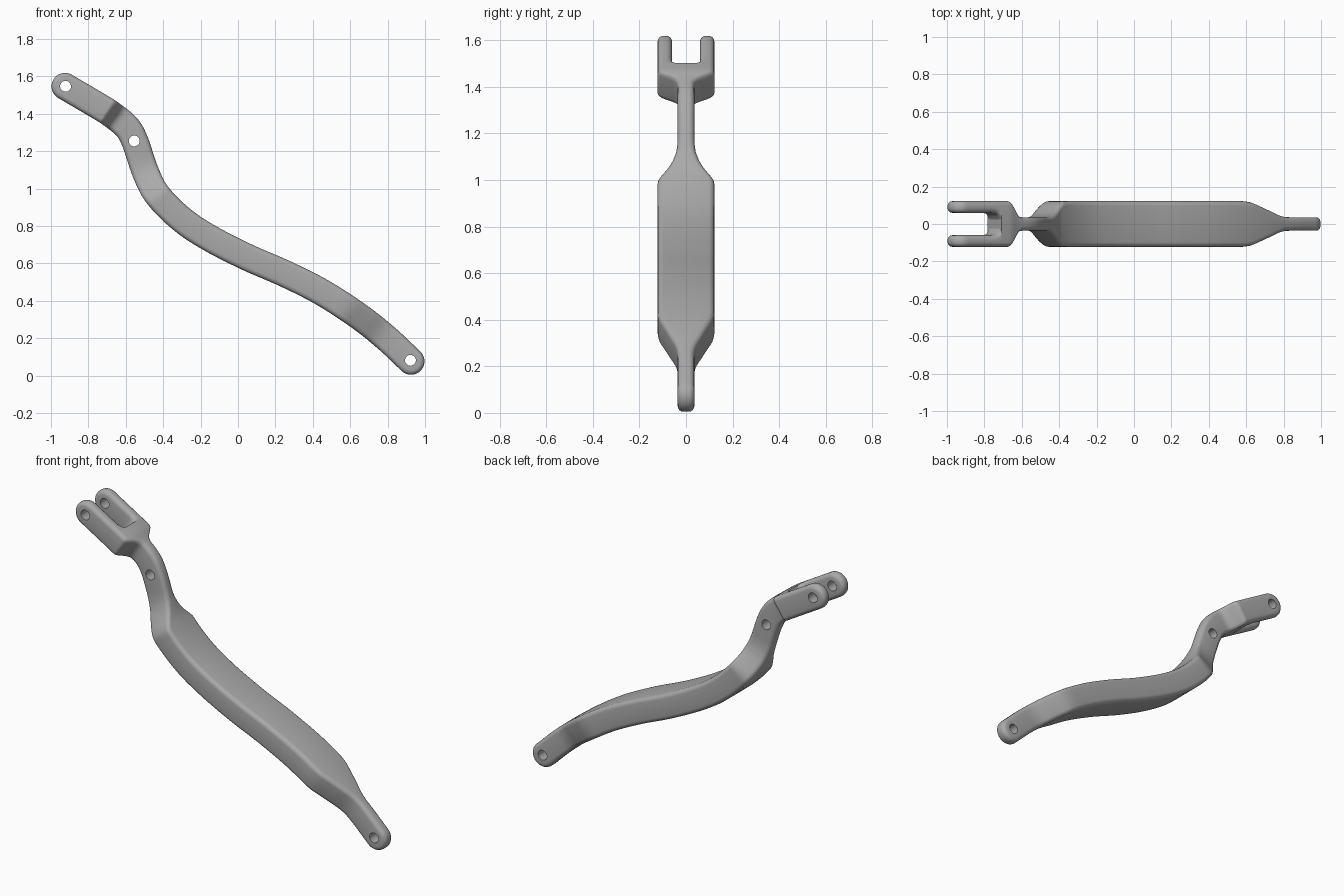
import bpy, bmesh, math
from mathutils import Vector

if "Cube" in bpy.data.objects:
    bpy.data.objects.remove(bpy.data.objects["Cube"])

STEPS = 10        # samples per spine segment
CAP = 10          # samples per half round end
HALF = 0.072      # half thickness in the side profile
EDGE = 0.025      # edge rounding radius
WIDE, THIN = 0.122, 0.036

# Single satin grey metal
metal = bpy.data.materials.new("grey metal")
metal.use_nodes = True
grey = (0.40, 0.40, 0.40, 1)
metal.diffuse_color = grey
metal.node_tree.nodes["Principled BSDF"].inputs["Base Color"].default_value = grey

# Spine of the lever in the xz plane; the third point is the fork root
SPINE = [(-.925, 1.547), (-.84, 1.497), (-.745, 1.441), (-.68, 1.40),
         (-.595, 1.33), (-.55, 1.25), (-.495, 1.09), (-.43, .965),
         (-.30, .835), (-.15, .735), (.05, .633), (.25, .546),
         (.45, .445), (.65, .315), (.80, .195), (.925, .077)]
# Half width of the lever and inner face of the fork, both along x
WIDTH = [(-.70, WIDE), (-.69, .115), (-.66, .055), (-.645, .04), (-.63, THIN),
         (-.515, THIN), (-.50, .042), (-.485, .055), (-.45, .102), (-.435, .117),
         (-.425, WIDE), (.56, WIDE), (.60, .115), (.70, .068), (.74, .047),
         (.765, .039), (.79, THIN)]
SLOT = [(-.785, .06), (-.765, .055), (-.752, .042), (-.745, .025)]


def lookup(table, x):
    if x <= table[0][0]:
        return table[0][1]
    for (x0, v0), (x1, v1) in zip(table, table[1:]):
        if x <= x1:
            return v0 + (v1 - v0) * (x - x0) / (x1 - x0)
    return table[-1][1]


def spine_samples():
    """Smooth spline through the spine: (point, tangent) pairs."""
    p = [Vector(q) for q in SPINE]
    p = [2 * p[0] - p[1]] + p + [2 * p[-1] - p[-2]]
    pts = []
    for a, b, c, d in zip(p, p[1:], p[2:], p[3:]):
        for k in range(STEPS):
            t = k / STEPS
            pts.append(0.5 * (2 * b + (c - a) * t + (2 * a - 5 * b + 4 * c - d) * t * t
                              + (3 * b - a - 3 * c + d) * t ** 3))
    pts.append(p[-2])
    last = len(pts) - 1
    return [(q, (pts[min(i + 1, last)] - pts[max(i - 1, 0)]).normalized())
            for i, q in enumerate(pts)]


def loft(name, samples, low, high, cap_start, cap_end):
    """Sweep a rounded rectangle along the samples, with optional round ends."""
    stations = [(c, t, math.pi / 2) for c, t in samples]
    angles = [k * math.pi / 2 / CAP for k in range(CAP)]
    if cap_start:
        c, t = samples[0]
        stations = [(c, t, math.pi - a) for a in angles] + stations
    if cap_end:
        c, t = samples[-1]
        stations += [(c, t, a) for a in reversed(angles)]
    arc = [k * math.pi / 8 for k in range(5)]
    bm = bmesh.new()
    loops = []
    for c, t, angle in stations:
        n = Vector((-t.y, t.x))
        lo, hi = low(c.x), high(c.x)
        r = min(EDGE, (hi - lo) * 0.42)
        rings = [(r * (1 - math.cos(a)), hi - r * (1 - math.sin(a))) for a in reversed(arc)]
        rings += [(r * (1 - math.cos(a)), lo + r * (1 - math.sin(a))) for a in arc]
        loop = []
        for side, order in ((1, rings), (-1, rings[::-1])):
            for inset, y in order:
                q = c + (HALF - inset) * (t * math.cos(angle) + n * side * math.sin(angle))
                loop.append(bm.verts.new((q.x, y, q.y)))
        loops.append(loop)
    for a, b in zip(loops, loops[1:]):
        for i in range(len(a)):
            j = (i + 1) % len(a)
            bm.faces.new((a[i], a[j], b[j], b[i]))
    if not cap_start:
        bm.faces.new(loops[0])
    if not cap_end:
        bm.faces.new(loops[-1])
    bmesh.ops.remove_doubles(bm, verts=bm.verts, dist=1e-5)
    bmesh.ops.recalc_face_normals(bm, faces=bm.faces)
    mesh = bpy.data.meshes.new(name)
    bm.to_mesh(mesh)
    bm.free()
    mesh.materials.append(metal)
    obj = bpy.data.objects.new(name, mesh)
    bpy.context.collection.objects.link(obj)
    return obj


def activate(obj):
    bpy.ops.object.select_all(action='DESELECT')
    obj.select_set(True)
    bpy.context.view_layer.objects.active = obj


def drill(obj, x, z):
    """Bore a round pin hole through a part along y."""
    bpy.ops.mesh.primitive_cylinder_add(vertices=32, radius=0.029, depth=0.6,
                                        location=(x, 0, z), rotation=(math.pi / 2, 0, 0))
    cutter = bpy.context.object
    cutter.data.materials.append(metal)
    cutter.hide_render = True
    mod = obj.modifiers.new("hole", 'BOOLEAN')
    mod.operation, mod.solver, mod.object = 'DIFFERENCE', 'EXACT', cutter
    activate(obj)
    bpy.ops.object.modifier_apply(modifier=mod.name)
    bpy.data.objects.remove(cutter)


samples = spine_samples()
root = 2 * STEPS

# Lever body from the fork root to the lower eye
body = loft("lever_body", samples[root:], lambda x: -lookup(WIDTH, x),
            lambda x: lookup(WIDTH, x), False, True)
drill(body, -.555, 1.255)
drill(body, .922, .082)

# Two fork prongs, mirrored across the middle plane
back = loft("fork_prong_back", samples[:root + 1], lambda x: lookup(SLOT, x),
            lambda x: WIDE, True, False)
front = loft("fork_prong_front", samples[:root + 1], lambda x: -WIDE,
             lambda x: -lookup(SLOT, x), True, False)
for prong in (back, front):
    drill(prong, -.922, 1.547)

for part in (body, back, front):
    activate(part)
    bpy.ops.object.shade_smooth_by_angle(angle=math.radians(35))
